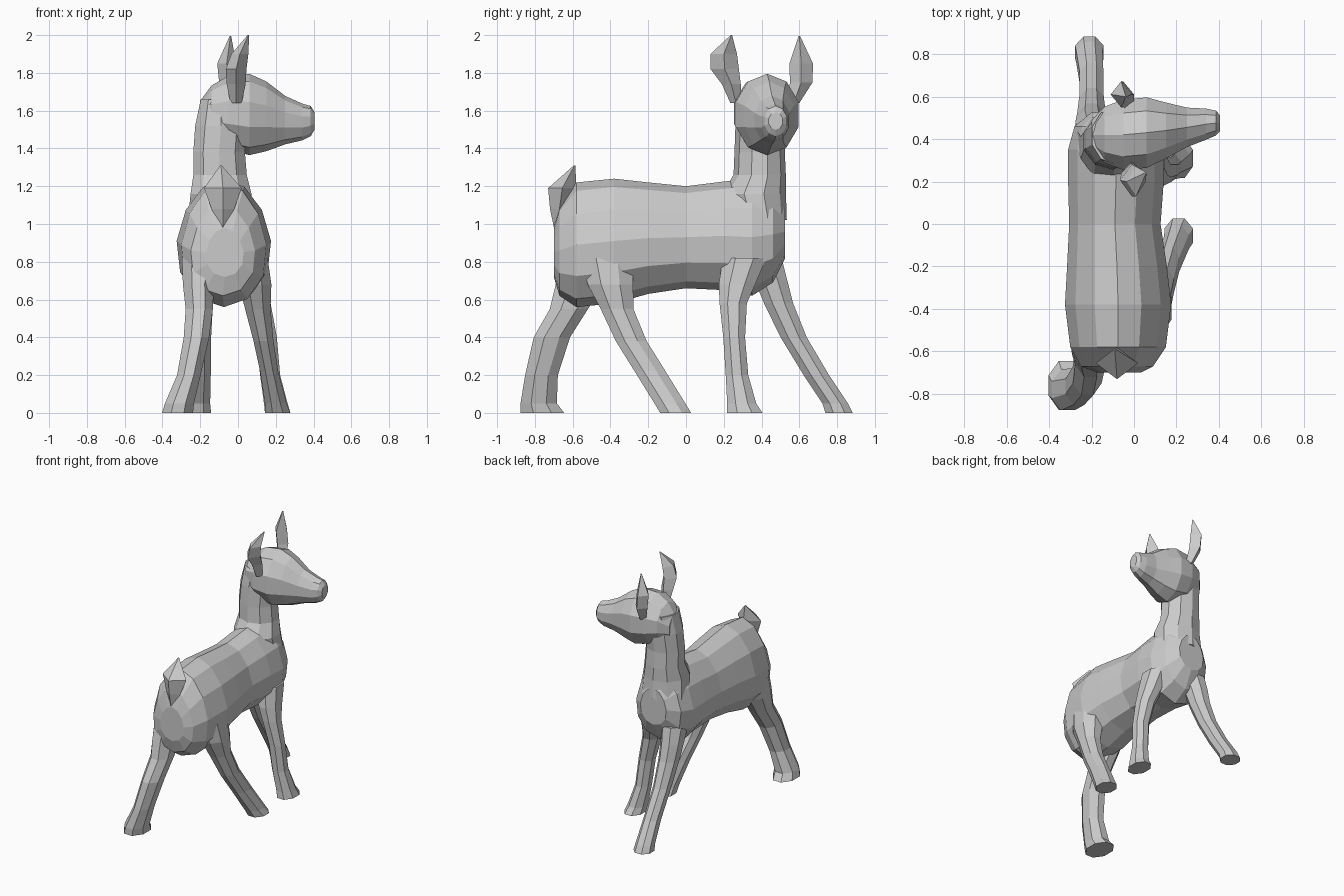
import bpy, bmesh, math
from mathutils import Vector


def loft(name, rings, axis, sides, pear=0.0, phase=0.5):
    """Closed flat-shaded skin through elliptical rings.
    Each ring: centre x, y, z and the two half-sizes across the axis."""
    u, v = {'x': ((0, 1, 0), (0, 0, 1)),
            'y': ((1, 0, 0), (0, 0, 1)),
            'z': ((1, 0, 0), (0, 1, 0))}[axis]
    u, v = Vector(u), Vector(v)
    grow = 1 / math.cos(math.pi / sides) if phase and sides > 6 else 1.0
    grow = (1 + grow) / 2
    bm = bmesh.new()
    loops = []
    for x, y, z, a, b in rings:
        loop = []
        for i in range(sides):
            t = 2 * math.pi * (i + phase) / sides
            w = 1 - pear * math.sin(t)
            p = Vector((x, y, z)) + u * a * grow * w * math.cos(t) + v * b * grow * math.sin(t)
            loop.append(bm.verts.new(p))
        loops.append(loop)
    for lo, hi in zip(loops, loops[1:]):
        for i in range(sides):
            j = (i + 1) % sides
            bm.faces.new((lo[i], lo[j], hi[j], hi[i]))
    bm.faces.new(loops[0])
    bm.faces.new(loops[-1])
    bmesh.ops.recalc_face_normals(bm, faces=bm.faces)
    mesh = bpy.data.meshes.new(name)
    bm.to_mesh(mesh)
    bm.free()
    ob = bpy.data.objects.new(name, mesh)
    bpy.context.collection.objects.link(ob)
    return ob


# Torso, profile given as y, centre x, top z, bottom z, half width
profile = [(-0.70, -0.07, 0.98, 0.72, 0.10), (-0.67, -0.08, 1.10, 0.62, 0.17),
           (-0.58, -0.075, 1.22, 0.56, 0.225), (-0.38, -0.075, 1.24, 0.58, 0.25),
           (-0.20, -0.08, 1.22, 0.63, 0.235), (0.0, -0.09, 1.20, 0.66, 0.215),
           (0.20, -0.085, 1.225, 0.65, 0.225), (0.35, -0.085, 1.24, 0.62, 0.225),
           (0.46, -0.09, 1.20, 0.69, 0.19), (0.525, -0.09, 1.10, 0.82, 0.11)]
loft("torso", [(x, y, (t + b) / 2, w, (t - b) / 2) for y, x, t, b, w in profile],
     'y', 12, pear=0.14, phase=0)

# Neck
loft("neck", [(-0.09, 0.39, 1.02, 0.18, 0.14), (-0.09, 0.36, 1.16, 0.165, 0.165),
              (-0.095, 0.39, 1.26, 0.145, 0.135), (-0.10, 0.39, 1.38, 0.14, 0.13),
              (-0.09, 0.40, 1.52, 0.14, 0.135), (-0.09, 0.415, 1.66, 0.11, 0.13)],
     'z', 10)

# Head turned to the side, with a tapering muzzle
loft("head", [(-0.20, 0.42, 1.56, 0.07, 0.09), (-0.14, 0.42, 1.59, 0.135, 0.14),
              (-0.05, 0.42, 1.59, 0.17, 0.19), (0.06, 0.43, 1.58, 0.17, 0.21),
              (0.15, 0.44, 1.57, 0.135, 0.18), (0.25, 0.455, 1.55, 0.095, 0.125),
              (0.34, 0.47, 1.54, 0.075, 0.095), (0.385, 0.475, 1.545, 0.06, 0.078),
              (0.405, 0.475, 1.545, 0.038, 0.045)], 'x', 10)

# Ears
loft("ear_near", [(-0.01, 0.265, 1.64, 0.03, 0.03), (-0.01, 0.24, 1.74, 0.05, 0.05),
                  (-0.01, 0.205, 1.82, 0.055, 0.075), (0.01, 0.20, 1.90, 0.045, 0.07),
                  (0.055, 0.24, 2.0, 0.004, 0.004)], 'z', 4, phase=0)
loft("ear_far", [(-0.03, 0.57, 1.64, 0.03, 0.03), (-0.05, 0.61, 1.75, 0.05, 0.06),
                 (-0.06, 0.61, 1.85, 0.05, 0.062), (-0.04, 0.60, 1.995, 0.004, 0.004)],
     'z', 4, phase=0)

# Tail
loft("tail", [(-0.08, -0.675, 0.96, 0.02, 0.02), (-0.08, -0.67, 1.08, 0.06, 0.05),
              (-0.08, -0.655, 1.19, 0.10, 0.075), (-0.09, -0.59, 1.31, 0.004, 0.004)],
     'z', 4, phase=0)

# Legs in a walking pose, rings from thigh down to hoof
legs = {
    "hind_leg_right": [(0.07, -0.42, 0.82, 0.09, 0.14), (0.09, -0.40, 0.68, 0.09, 0.125),
                       (0.105, -0.365, 0.55, 0.07, 0.09), (0.135, -0.29, 0.38, 0.055, 0.085),
                       (0.165, -0.19, 0.22, 0.05, 0.085), (0.20, -0.085, 0.05, 0.06, 0.085),
                       (0.21, -0.055, 0.0, 0.07, 0.085)],
    "hind_leg_left": [(-0.21, -0.52, 0.82, 0.09, 0.14), (-0.21, -0.56, 0.68, 0.085, 0.135),
                      (-0.205, -0.62, 0.55, 0.075, 0.105), (-0.22, -0.71, 0.40, 0.07, 0.10),
                      (-0.26, -0.765, 0.20, 0.065, 0.09), (-0.31, -0.78, 0.05, 0.08, 0.10),
                      (-0.32, -0.76, 0.0, 0.085, 0.12)],
    "front_leg_right": [(0.06, 0.31, 0.82, 0.085, 0.12), (0.085, 0.27, 0.68, 0.075, 0.10),
                        (0.11, 0.25, 0.58, 0.065, 0.075), (0.15, 0.255, 0.40, 0.058, 0.06),
                        (0.17, 0.27, 0.20, 0.055, 0.062), (0.20, 0.295, 0.05, 0.065, 0.08),
                        (0.21, 0.31, 0.0, 0.07, 0.098)],
    "front_leg_left": [(-0.19, 0.40, 0.82, 0.085, 0.11), (-0.20, 0.45, 0.70, 0.078, 0.09),
                       (-0.20, 0.49, 0.58, 0.07, 0.08), (-0.20, 0.57, 0.40, 0.06, 0.072),
                       (-0.20, 0.69, 0.20, 0.058, 0.07), (-0.21, 0.79, 0.05, 0.065, 0.07),
                       (-0.21, 0.81, 0.0, 0.07, 0.075)],
}
for name, rings in legs.items():
    loft(name, rings, 'z', 8)
